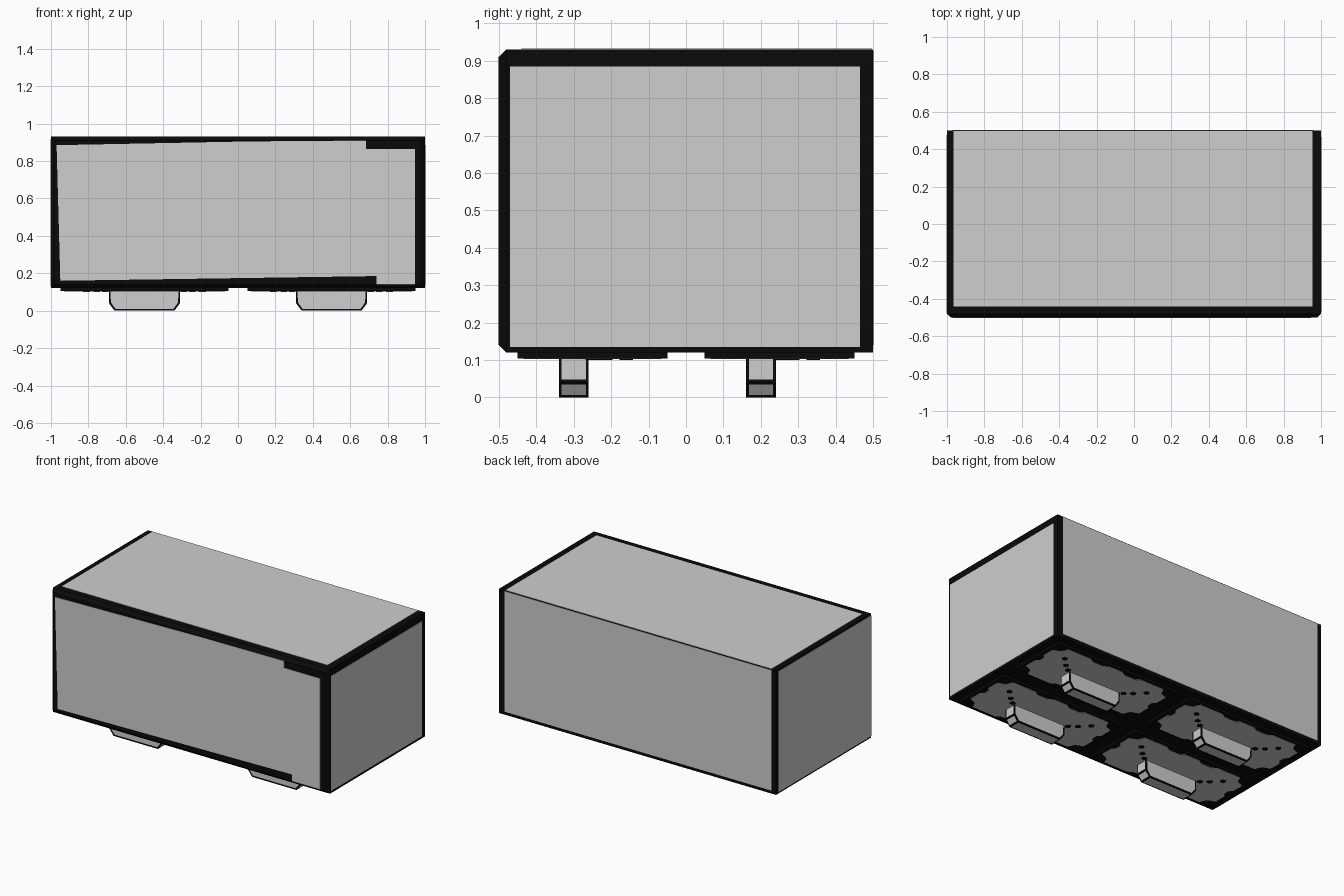
import bpy, bmesh
from mathutils import Vector

if "Cube" in bpy.data.objects:
    bpy.data.objects.remove(bpy.data.objects["Cube"])


def material(name, v):
    m = bpy.data.materials.new(name)
    m.diffuse_color = (v, v, v, 1)
    m.use_nodes = True
    m.node_tree.nodes["Principled BSDF"].inputs["Base Color"].default_value = m.diffuse_color
    return m


BLACK = material("black frame", 0.003)
GREY = material("light grey panel", 0.62)


def finish(bm, name, *mats):
    bmesh.ops.recalc_face_normals(bm, faces=bm.faces)
    me = bpy.data.meshes.new(name)
    bm.to_mesh(me)
    bm.free()
    for m in mats:
        me.materials.append(m)
    ob = bpy.data.objects.new(name, me)
    bpy.context.collection.objects.link(ob)
    return ob


def box_bm(lo, hi):
    bm = bmesh.new()
    bmesh.ops.create_cube(bm, size=1)
    lo, hi = Vector(lo), Vector(hi)
    for v in bm.verts:
        v.co = Vector(((lo[i] + hi[i]) / 2 + v.co[i] * (hi[i] - lo[i])) for i in range(3))
    return bm


def box(name, lo, hi, mat):
    return finish(box_bm(lo, hi), name, mat)


def prism_bm(points, depth):
    """Extrude a 3D outline along the vector depth."""
    bm = bmesh.new()
    f = bm.faces.new([bm.verts.new(p) for p in points])
    ext = bmesh.ops.extrude_face_region(bm, geom=[f])["geom"]
    vs = [g for g in ext if isinstance(g, bmesh.types.BMVert)]
    bmesh.ops.translate(bm, verts=vs, vec=depth)
    if f.is_valid and len(bm.faces) < len(points) + 2:
        bmesh.ops.holes_fill(bm, edges=bm.edges)
    return bm


# Body with chamfered front edges
bm = box_bm((-1, -0.5, 0.12), (1, 0.5, 0.93))
front = [e for e in bm.edges if all(v.co.y < 0 for v in e.verts)
         and abs(e.verts[0].co.y - e.verts[1].co.y) < 0.01]
bmesh.ops.bevel(bm, geom=front, offset=0.02, segments=1, affect='EDGES')
finish(bm, "body_frame", BLACK)

# Flat panels on the top, back and both ends
T = 0.002
box("top_panel", (-0.965, -0.44, 0.92), (0.955, 0.497, 0.93 + T), GREY)
box("back_panel", (-0.97, 0.49, 0.14), (0.96, 0.5 + T, 0.926), GREY)
box("right_panel", (0.99, -0.47, 0.135), (1 + T, 0.465, 0.885), GREY)
box("left_panel", (-1 - T, -0.479, 0.13), (-0.99, 0.475, 0.918), GREY)

# Front panel with stepped right-hand corners
outline = [(-0.97, 0.885), (0.06, 0.905), (0.685, 0.91), (0.685, 0.865), (0.945, 0.865),
           (0.945, 0.14), (0.74, 0.14), (0.74, 0.185), (-0.95, 0.16)]
bm = prism_bm([(x, -0.5 - T, z) for x, z in outline], (0, 0.008, 0))
finish(bm, "front_panel", GREY)

# Four base plates, each with a notched underside panel, bolts and a foot
QUARTER = [(0.05, 0.185), (0.08, 0.165), (0.16, 0.165), (0.19, 0.185),
           (0.36, 0.185), (0.38, 0.14), (0.43, 0.12), (0.43, 0.04), (0.41, 0.02)]
UNDER = (QUARTER + [(x, -y) for x, y in reversed(QUARTER)]
         + [(-x, -y) for x, y in QUARTER] + [(-x, y) for x, y in reversed(QUARTER)])
FOOT = [(-0.19, 0.12), (-0.19, 0.04), (-0.16, 0), (0.16, 0), (0.19, 0.04), (0.19, 0.12)]
BOLTS = [(0.21, 0.0), (0.255, 0.035), (0.31, 0.09)]

for cx in (-0.5, 0.5):
    for cy in (-0.25, 0.25):
        box("base_plate", (cx - 0.45, cy - 0.2, 0.104), (cx + 0.45, cy + 0.2, 0.122), BLACK)
        bm = prism_bm([(cx + x, cy + y, 0.102) for x, y in UNDER], (0, 0, 0.006))
        finish(bm, "underside_panel", GREY)

        # bolts fanning out from the foot ends
        bm = bmesh.new()
        for s in (-1, 1):
            for x, y in BOLTS:
                r = bmesh.ops.create_cone(bm, cap_ends=True, segments=8, radius1=0.018,
                                          radius2=0.018, depth=0.006)
                bmesh.ops.translate(bm, verts=r["verts"], vec=(cx + s * x, cy + y, 0.103))
        finish(bm, "bolts", BLACK)

        # foot: black edges around grey inset faces
        fy = cy - 0.05
        bm = prism_bm([(cx + x, fy - 0.04, z) for x, z in FOOT], (0, 0.08, 0))
        bmesh.ops.recalc_face_normals(bm, faces=bm.faces)
        faces = [f for f in bm.faces if f.normal.z < 0.5]
        bmesh.ops.inset_individual(bm, faces=faces, thickness=0.011)
        for f in faces:
            f.material_index = 1
        finish(bm, "foot", BLACK, GREY)
